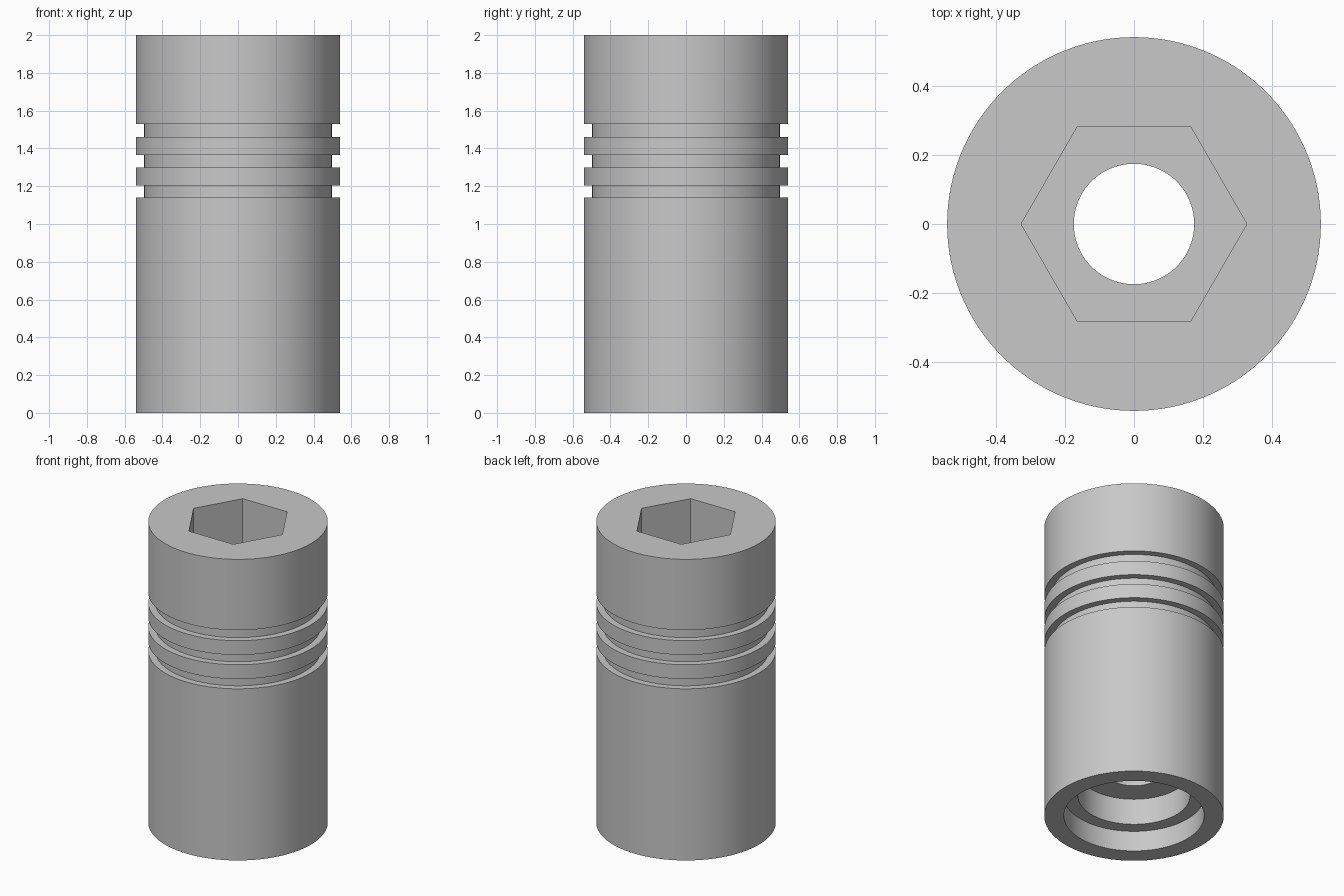
import bpy
import bmesh
import math

default_cube = bpy.data.objects.get("Cube")
if default_cube:
    bpy.data.objects.remove(default_cube, do_unlink=True)

OUTER, GROOVE, HOLE = 0.54, 0.497, 0.174
HEIGHT, SOCKET_DEPTH = 2.0, 0.4
SEGMENTS = 128

grey = bpy.data.materials.new("plain grey")
grey.use_nodes = True
grey.diffuse_color = (0.58, 0.58, 0.58, 1)
grey.node_tree.nodes["Principled BSDF"].inputs["Base Color"].default_value = grey.diffuse_color


def add_object(name, bm):
    bmesh.ops.recalc_face_normals(bm, faces=bm.faces)
    mesh = bpy.data.meshes.new(name)
    bm.to_mesh(mesh)
    bm.free()
    mesh.materials.append(grey)
    obj = bpy.data.objects.new(name, mesh)
    bpy.context.collection.objects.link(obj)
    return obj


# Stepped bore, from the through hole down to the wide bottom recess
profile = [(HOLE, HEIGHT), (HOLE, 0.31), (0.337, 0.31), (0.337, 0.136),
           (0.422, 0.136), (0.422, 0), (OUTER, 0)]
# Three ring grooves on the outer wall
for low, high in ((1.14, 1.205), (1.3, 1.365), (1.46, 1.53)):
    profile += [(OUTER, low), (GROOVE, low), (GROOVE, high), (OUTER, high)]
profile.append((OUTER, HEIGHT))

# Sleeve: turn the closed profile around the z axis
bm = bmesh.new()
rings = []
for radius, z in profile:
    rings.append([bm.verts.new((radius * math.cos(a), radius * math.sin(a), z))
                  for a in (math.tau * i / SEGMENTS for i in range(SEGMENTS))])
for ring, following in zip(rings, rings[1:] + rings[:1]):
    for i in range(SEGMENTS):
        j = (i + 1) % SEGMENTS
        bm.faces.new((ring[i], ring[j], following[j], following[i]))
sleeve = add_object("grooved_sleeve", bm)

# Hexagonal socket cut into the top, corners on the x axis
bm = bmesh.new()
corners = [bm.verts.new((0.326 * math.cos(k * math.pi / 3), 0.326 * math.sin(k * math.pi / 3),
                         HEIGHT - SOCKET_DEPTH)) for k in range(6)]
floor = bm.faces.new(corners)
walls = bmesh.ops.extrude_face_region(bm, geom=[floor], use_keep_orig=True)
lid = [v for v in walls["geom"] if isinstance(v, bmesh.types.BMVert)]
bmesh.ops.translate(bm, verts=lid, vec=(0, 0, SOCKET_DEPTH + 0.2))
cutter = add_object("hex_socket_cutter", bm)
cutter.hide_render = True

cut = sleeve.modifiers.new("hex socket", "BOOLEAN")
cut.operation = "DIFFERENCE"
cut.solver = "EXACT"
cut.object = cutter

# Apply the cut, drop the cutter and shade the round walls smooth
bpy.ops.object.select_all(action="DESELECT")
sleeve.select_set(True)
bpy.context.view_layer.objects.active = sleeve
bpy.ops.object.modifier_apply(modifier=cut.name)
bpy.data.objects.remove(cutter, do_unlink=True)
bpy.ops.object.shade_smooth_by_angle(angle=math.radians(30))
